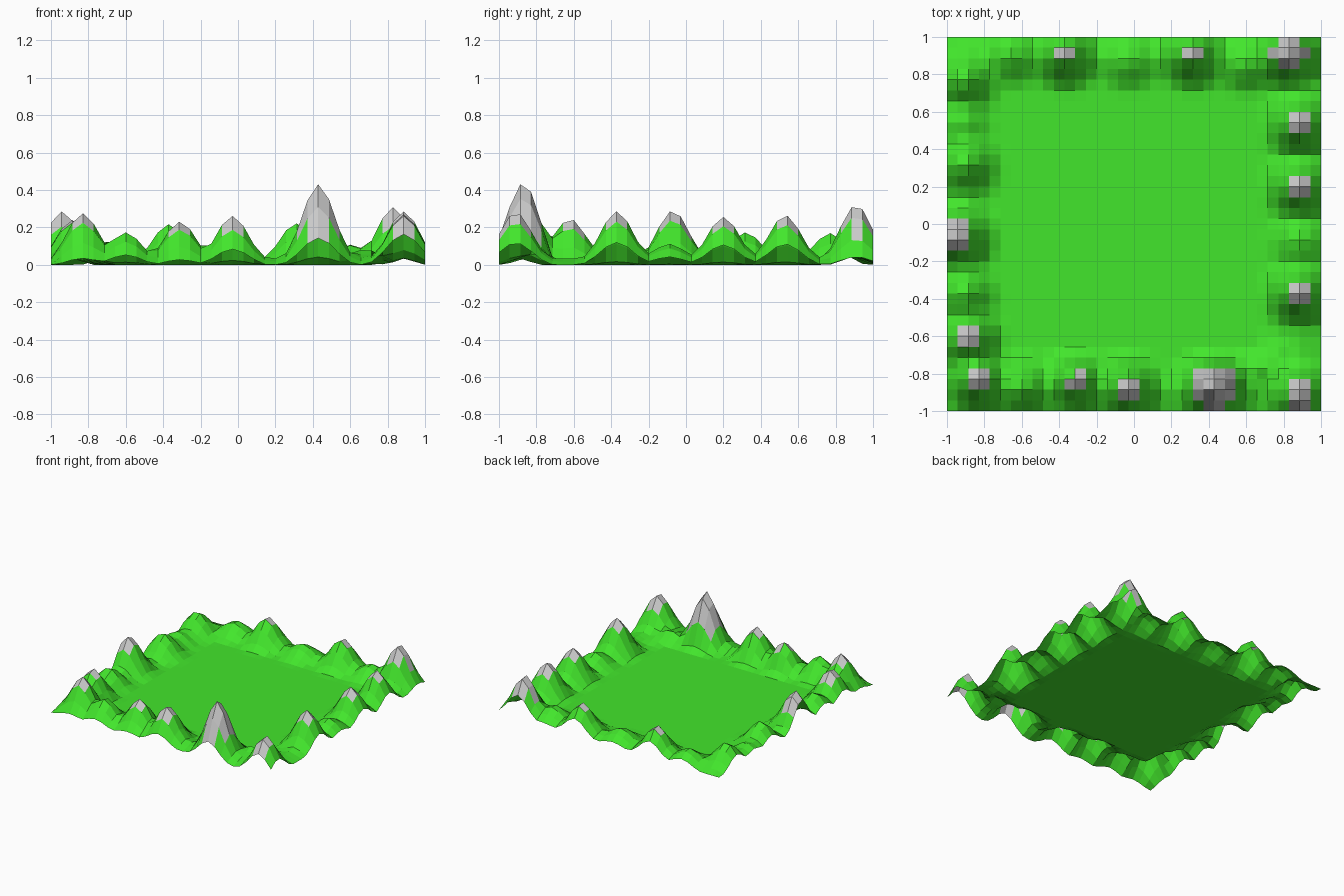
import bpy, bmesh, math

N = 35          # cells per side
SIGMA = 0.089   # hill width
ROCK = 0.18     # height where grass turns to rock

# hills around the rim: x, y, height
PEAKS = [
    (-0.37, 0.91, 0.225), (0.31, 0.91, 0.23), (0.83, 0.91, 0.32),
    (-0.03, 0.88, 0.10), (0.60, 0.86, 0.11), (-0.66, 0.91, 0.11),
    (0.886, 0.53, 0.265), (0.886, 0.20, 0.255), (0.886, -0.37, 0.285),
    (0.886, -0.91, 0.28), (0.886, -0.09, 0.11), (0.68, -0.75, 0.09),
    (-0.83, -0.83, 0.275), (-0.60, -0.87, 0.175), (-0.31, -0.83, 0.23),
    (-0.03, -0.87, 0.265), (0.43, -0.87, 0.437),
    (-0.886, -0.62, 0.245), (-0.91, -0.37, 0.15), (-0.94, -0.07, 0.29),
    (-0.90, 0.32, 0.175), (-0.91, 0.77, 0.175), (-0.93, 0.54, 0.09),
]


def height(x, y):
    d = max(abs(x), abs(y))
    if d < 0.68:
        return 0.0
    # low rolling rim, blended with the hills so the tallest one wins
    total = (0.045 * math.exp(-((d - 0.89) / 0.08) ** 2)) ** 3
    for px, py, h in PEAKS:
        r2 = (x - px) ** 2 + (y - py) ** 2
        bump = (h + 0.012) * math.exp(-r2 / (2 * SIGMA ** 2))
        total += bump ** 3
    z = max(0.0, total ** (1 / 3) - 0.012)
    # ease into the flat middle
    t = min(1.0, (d - 0.68) / 0.12)
    return z * t * (2 - t)


def material(name, color):
    m = bpy.data.materials.new(name)
    m.diffuse_color = color
    return m


# terrain sheet
bm = bmesh.new()
bmesh.ops.create_grid(bm, x_segments=N, y_segments=N, size=1.0)
for v in bm.verts:
    v.co.z = height(v.co.x, v.co.y)

# rocky caps on the high faces
for f in bm.faces:
    f.material_index = 1 if f.calc_center_median().z > ROCK else 0

mesh = bpy.data.meshes.new("terrain")
bm.to_mesh(mesh)
bm.free()
mesh.materials.append(material("grass", (0.055, 0.79, 0.025, 1)))
mesh.materials.append(material("rock", (0.52, 0.52, 0.52, 1)))
terrain = bpy.data.objects.new("terrain", mesh)
bpy.context.collection.objects.link(terrain)
